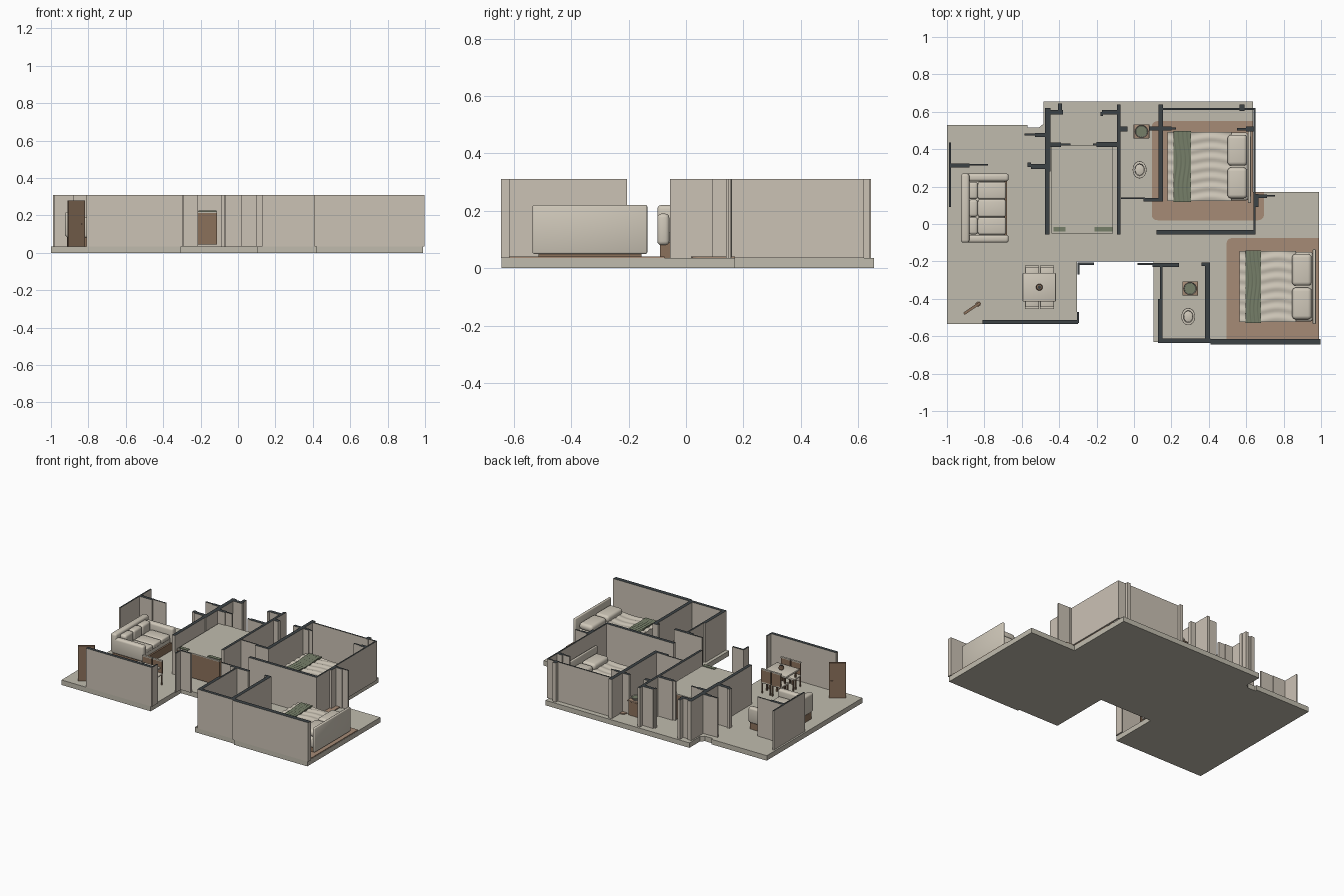
import bpy, bmesh, math
from mathutils import Matrix

if "Cube" in bpy.data.objects:
    bpy.data.objects.remove(bpy.data.objects["Cube"])


def mat(name, r, g, b):
    m = bpy.data.materials.new(name)
    m.diffuse_color = (r, g, b, 1)
    m.use_nodes = True
    m.node_tree.nodes["Principled BSDF"].inputs["Base Color"].default_value = m.diffuse_color
    return m


FLOOR = mat("floor_stone", .53, .50, .42)
WALL = mat("wall_plaster", .60, .54, .46)
DARK = mat("wall_cut_charcoal", .045, .055, .06)
RUG = mat("rug_tan", .38, .26, .18)
WOOD = mat("wood_brown", .26, .165, .105)
CREAM = mat("fabric_cream", .63, .58, .49)
GREEN = mat("sage_green", .18, .21, .14)
F, H = .035, .31          # floor top and wall top heights


def finish(name, bm, mats, bevel=0, segs=2):
    me = bpy.data.meshes.new(name)
    bm.to_mesh(me)
    bm.free()
    for m in mats:
        me.materials.append(m)
    o = bpy.data.objects.new(name, me)
    bpy.context.collection.objects.link(o)
    if bevel:
        b = o.modifiers.new("soft_edges", 'BEVEL')
        b.width, b.segments = bevel, segs
        for p in me.polygons:
            p.use_smooth = True
    return o


def add_box(bm, x0, x1, y0, y1, z0, z1):
    m = Matrix.Translation(((x0+x1)/2, (y0+y1)/2, (z0+z1)/2)) @ Matrix.Diagonal((x1-x0, y1-y0, z1-z0, 1))
    bmesh.ops.create_cube(bm, size=1, matrix=m)


def box(name, dims, m, bevel=0, segs=2):
    bm = bmesh.new()
    add_box(bm, *dims)
    return finish(name, bm, [m], bevel, segs)


def prism(name, pts, z0, z1, m):
    bm = bmesh.new()
    f = bm.faces.new([bm.verts.new((x, y, z0)) for x, y in pts])
    r = bmesh.ops.extrude_face_region(bm, geom=[f])
    bmesh.ops.translate(bm, vec=(0, 0, z1-z0), verts=[v for v in r["geom"] if isinstance(v, bmesh.types.BMVert)])
    bmesh.ops.recalc_face_normals(bm, faces=bm.faces[:])
    return finish(name, bm, [m])


def lathe(name, cx, cy, profile, m, sx=1, sy=1, n=24):
    """Spin a (radius, height) profile, optionally stretched to an oval."""
    bm = bmesh.new()
    rings = [[bm.verts.new((cx+sx*r*math.cos(2*math.pi*i/n), cy+sy*r*math.sin(2*math.pi*i/n), z))
              for i in range(n)] for r, z in profile]
    for a, b in zip(rings, rings[1:]):
        for i in range(n):
            bm.faces.new((a[i], a[(i+1) % n], b[(i+1) % n], b[i]))
    bm.faces.new(rings[0][::-1])
    bm.faces.new(rings[-1])
    o = finish(name, bm, [m])
    bpy.context.view_layer.objects.active = o
    o.select_set(True)
    bpy.ops.object.shade_smooth_by_angle(angle=math.radians(40))
    o.select_set(False)
    return o


def walls(name, rects):
    """Wall runs with charcoal cut tops."""
    bm = bmesh.new()
    for x0, x1, y0, y1 in rects:
        add_box(bm, x0, x1, y0, y1, F, H)
    bm.normal_update()
    for f in bm.faces:
        f.material_index = 1 if f.normal.z > .5 else 0
    finish(name, bm, [WALL, DARK])


# Floor slab
prism("floor_slab", [(-1, -.535), (-.305, -.535), (-.305, -.2), (.105, -.2), (.105, -.63), (.42, -.63),
                     (.42, -.643), (.99, -.643), (.99, .17), (.635, .17), (.635, .655), (-.485, .655),
                     (-.485, .535), (-.51, .515), (-.57, .515), (-.57, .53), (-1, .53)], 0, F, FLOOR)

# Wall runs by room
walls("upper_bedroom_walls", [
    (.12, .65, -.055, -.032), (.64, .65, -.055, .62), (.15, .64, .609, .619), (.13, .155, .12, .64),
    (.08, .20, .50, .52), (.20, .225, .505, .515), (.55, .64, .50, .512), (.565, .59, .605, .64),
    (.60, .64, .495, .52), (.65, .71, .14, .158), (.71, .755, .146, .156), (.64, .665, .09, .16)])
walls("upper_bath_walls", [
    (-.09, -.072, -.055, .64), (-.07, .06, .135, .143), (.05, .15, .12, .14), (-.072, -.035, .495, .52),
    (-.17, -.08, .585, .61), (-.18, -.165, .578, .60), (-.20, -.08, .413, .438), (-.22, -.20, .42, .43)])
walls("store_room_walls", [
    (-.475, -.447, .28, .62), (-.475, -.452, -.055, .28), (-.45, -.38, .585, .61), (-.405, -.385, .59, .645),
    (-.45, -.39, .413, .437), (-.39, -.34, .419, .431), (-.53, -.465, .465, .487), (-.585, -.53, .472, .484),
    (-.55, -.465, .295, .322), (-.57, -.55, .305, .33)])
walls("living_walls", [
    (-.988, -.978, .09, .435), (-.98, -.88, .302, .324), (-.88, -.78, .312, .321),
    (-.81, -.3, -.535, -.512), (-.305, -.295, -.53, -.47), (-.30, -.215, -.22, -.207), (-.303, -.292, -.27, -.207)])
walls("lower_bath_walls", [
    (.02, .11, -.218, -.208), (.10, .24, -.23, -.208), (.14, .152, -.42, -.22), (.128, .152, -.635, -.40),
    (.13, .41, -.635, -.612), (.38, .405, -.62, -.205), (.36, .39, -.225, -.205), (.41, .998, -.645, -.615)])

# Rugs
def rug(name, x0, x1, y0, y1, z1, corners, r=.03):
    pts = []
    for k, (cx, cy, sx, sy) in enumerate([(x1, y1, -1, -1), (x0, y1, 1, -1), (x0, y0, 1, 1), (x1, y0, -1, 1)]):
        if k in corners:
            for i in range(6):
                a = (k + i/5) * math.pi/2
                pts.append((cx+sx*r+r*math.cos(a), cy+sy*r+r*math.sin(a)))
        else:
            pts.append((cx, cy))
    prism(name, pts, F-.002, z1, RUG)


rug("upper_rug", .095, .635, .02, .55, F+.006, (1, 2))
rug("upper_rug_end", .635, .695, .02, .17, F+.006, (3,))
rug("lower_rug", .495, .988, -.617, -.075, F+.006, (1,))


# Rippled bed cloth made from a wavy grid with hanging sides
def cloth(name, x0, x1, y0, y1, z, drop, m, along_y):
    bm = bmesh.new()
    nx, ny = 16, 40
    g = []
    for i in range(nx+1):
        row = []
        for j in range(-1, ny+2):
            u, v = i/nx, min(max(j/ny, 0), 1)
            x, y = x0+(x1-x0)*u, y0+(y1-y0)*v
            if along_y:
                h = .003*math.sin(u*26+2*math.sin(v*8))
            else:
                h = .003*math.sin(v*44+1.2*math.sin(u*7))
            row.append(bm.verts.new((x, y, drop if j in (-1, ny+1) else z+h)))
        g.append(row)
    for i in range(nx):
        for j in range(ny+2):
            bm.faces.new((g[i][j], g[i+1][j], g[i+1][j+1], g[i][j+1])).smooth = 0 < j < ny+1
    for row, flip in ((g[0], False), (g[-1], True)):
        bm.faces.new(row if flip else row[::-1])
    bmesh.ops.recalc_face_normals(bm, faces=bm.faces[:])
    finish(name, bm, [m])


def bed(tag, x0, x1, y0, y1, g0, g1, hx):
    box(tag+"_bed_base", (x0+.02, x1, y0+.01, y1-.01, F, .08), WOOD)
    box(tag+"_mattress", (x0+.005, x1, y0+.004, y1-.004, .07, .138), CREAM, .012)
    cloth(tag+"_duvet", x0, x1-.09, y0, y1, .146, .065, CREAM, False)
    cloth(tag+"_throw", g0, g1, y0-.004, y1+.004, .153, .06, GREEN, True)
    box(tag+"_headboard", (x1, hx, y0-.01, y1+.01, .05, .22), CREAM, .005)
    ym = (y0+y1)/2
    for n, (a, b) in enumerate([(y0+.015, ym-.005), (ym+.005, y1-.015)]):
        box(f"{tag}_pillow_{n+1}", (x1-.11, x1-.005, a, b, .138, .185), CREAM, .02, 4)


bed("upper", .18, .61, .122, .492, .21, .305, .625)
bed("lower", .565, .955, -.525, -.145, .595, .68, .972)

# Sofa
box("sofa_base", (-.915, -.68, -.09, .26, F, .09), WOOD)
box("sofa_body", (-.915, -.69, -.09, .26, .085, .125), CREAM, .008)
box("sofa_back", (-.925, -.88, -.1, .27, .085, .22), CREAM, .014, 3)
for n, y in enumerate((-.1, .228)):
    box(f"sofa_arm_{n+1}", (-.92, -.67, y, y+.042, .08, .19), CREAM, .014, 3)
for n in range(3):
    y = -.056+n*.0945
    box(f"sofa_seat_{n+1}", (-.835, -.685, y, y+.092, .115, .148), CREAM, .01, 3)
    box(f"sofa_cushion_{n+1}", (-.885, -.835, y, y+.092, .13, .205), CREAM, .014, 3)

# Dining set
box("table_top", (-.595, -.418, -.415, -.262, .165, .178), CREAM, .003)
for n, (x, y) in enumerate([(x, y) for x in (-.58, -.44) for y in (-.40, -.285)]):
    box(f"table_leg_{n+1}", (x, x+.01, y, y+.01, F, .166), WOOD)
lathe("table_vase", -.506, -.338, [(.012, .178), (.018, .19), (.015, .203), (.008, .206)], WOOD, n=16)
lathe("vase_mouth", -.506, -.338, [(.008, .206), (.009, .21)], DARK, n=12)
for side in (-1, 1):
    for n, x in enumerate((-.545, -.465)):
        bm = bmesh.new()
        yo = -.338+side*.114
        yi = yo-side*.085
        y0, y1 = sorted((yo, yi))
        for lx in (x-.035, x+.027):
            for ly in (y0, y1-.008):
                add_box(bm, lx, lx+.008, ly, ly+.008, F, .11)
        b0, b1 = sorted((yo, yo-side*.01))
        add_box(bm, x-.036, x+.036, b0, b1, .11, .20)
        tag = f"chair_{'front' if side < 0 else 'back'}_{n+1}"
        finish(tag+"_frame", bm, [WOOD])
        box(tag+"_seat", (x-.037, x+.037, y0, y1, .105, .12), CREAM, .004)
        box(tag+"_back_cap", (x-.037, x+.037, b0-.002, b1+.002, .20, .207), CREAM)

# Entrance door standing ajar
bm = bmesh.new()
add_box(bm, -.053, .053, -.007, .007, F, .28)
for y in (-.012, .007):
    add_box(bm, .028, .046, y, y+.005, .15, .157)
bm.normal_update()
door = finish("entrance_door", bm, [WOOD])
door.location = (-.865, -.45, 0)
door.rotation_euler.z = math.radians(34)

# Large low cabinet block in the store room
box("cabinet_body", (-.44, -.112, -.048, .42, F+.01, .213), WOOD)
box("cabinet_top", (-.44, -.112, -.05, .42, .213, .22), FLOOR)
for n, (a, b) in enumerate([(-.43, -.365), (-.21, -.115)]):
    box(f"cabinet_mat_{n+1}", (a, b, -.04, -.016, .218, .225), GREEN)

# Bathrooms: washstand with basin, and toilet
for tag, sx, sy, tx, ty in (("upper", .04, .495, .03, .29), ("lower", .30, -.345, .29, -.495)):
    box(tag+"_washstand", (sx-.036, sx+.036, sy-.036, sy+.036, F, .13), WOOD)
    box(tag+"_washstand_top", (sx-.042, sx+.042, sy-.038, sy+.038, .13, .14), RUG, .003)
    lathe(tag+"_basin", sx, sy, [(.024, .14), (.035, .158), (.033, .16), (.03, .152)], CREAM)
    lathe(tag+"_basin_water", sx, sy, [(.029, .15), (.029, .154)], GREEN)
    lathe(tag+"_toilet", tx, ty, [(.022, F), (.02, .06), (.03, .085), (.037, .105), (.036, .112), (.026, .113), (.022, .1)],
          CREAM, 1, 1.25)
    lathe(tag+"_toilet_lid", tx, ty, [(.022, .1), (.024, .116), (.018, .119)], CREAM, 1, 1.25)
